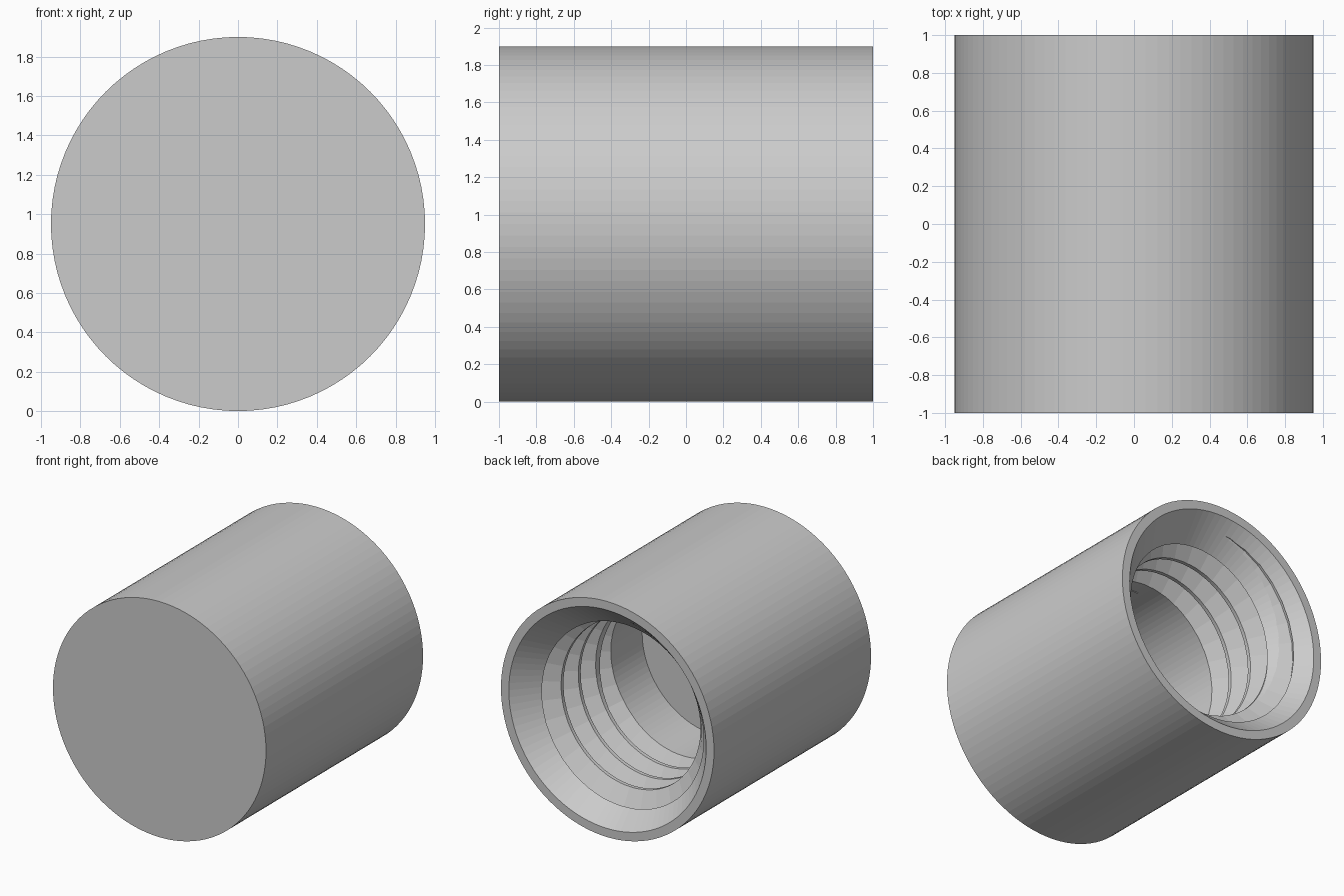
import bpy, bmesh, math

if "Cube" in bpy.data.objects:
    bpy.data.objects.remove(bpy.data.objects["Cube"])

ZC, R_OUT, R_RIM = 0.95, 0.95, 0.88      # axis height, outside, mouth radius
R_BORE, R_ROOT = 0.65, 0.80              # thread crest and groove root
CONE_DEPTH, FLOOR_DEPTH = 0.256, 1.37
SEG = 96

grey = bpy.data.materials.new("light_grey")
grey.diffuse_color = (0.6, 0.6, 0.6, 1)
grey.use_nodes = True
grey.node_tree.nodes["Principled BSDF"].inputs["Base Color"].default_value = grey.diffuse_color


def ring_point(r, turns, y):
    # angle starts at the top and runs towards -x
    a = turns * 2 * math.pi
    return (-r * math.sin(a), y, ZC + r * math.cos(a))


def skin(bm, rings, closed):
    # join neighbouring rings with quads and cap both ends
    for a, b in zip(rings, rings[1:]):
        n = len(a)
        for i in range(n):
            j = (i + 1) % n
            bm.faces.new((a[i], a[j], b[j], b[i]))
    if closed:
        bm.faces.new(rings[0])
        bm.faces.new(rings[-1])


def finish(bm, name):
    bmesh.ops.recalc_face_normals(bm, faces=bm.faces)
    mesh = bpy.data.meshes.new(name)
    bm.to_mesh(mesh)
    bm.free()
    mesh.materials.append(grey)
    obj = bpy.data.objects.new(name, mesh)
    bpy.context.collection.objects.link(obj)
    return obj


def lathe(name, profile):
    bm = bmesh.new()
    rings = [[bm.verts.new(ring_point(r, i / SEG, y)) for i in range(SEG)]
             for r, y in profile]
    skin(bm, rings, True)
    return finish(bm, name)


# Cup body: outer wall, chamfered mouth, blind bore
cup = [(R_OUT, -1), (R_OUT, 1), (R_RIM, 1),
       (R_BORE, 1 - CONE_DEPTH), (R_BORE, 1 - FLOOR_DEPTH)]
body = lathe("threaded_cup", cup)

# Helical cutter for the 60 degree thread groove, fading out at its end
T0, T1, PITCH, STEPS = -0.5, 4.0, 0.22, 32
bm = bmesh.new()
sections = []
for i in range(int((T1 - T0) * STEPS) + 1):
    t = T0 + i / STEPS
    k = max(0.05, min(1, (T1 - t) / 0.35))
    mid = -0.018 + 0.096 + PITCH * t            # depth of the groove's centre
    root = R_BORE + (R_ROOT - R_BORE) * k
    wide, flat = 0.096 * k, 0.010 * k
    section = [(0.60, -wide), (R_BORE, -wide), (root, -flat),
               (root, flat), (R_BORE, wide), (0.60, wide)]
    sections.append([bm.verts.new(ring_point(r, t, 1 - mid - d))
                     for r, d in section])
skin(bm, sections, True)
cutter = finish(bm, "groove_cutter")
cutter.hide_render = True

mod = body.modifiers.new("cut_groove", 'BOOLEAN')
mod.operation = 'DIFFERENCE'
mod.solver = 'EXACT'
mod.object = cutter

# Bake the cut and drop the helper
bpy.context.view_layer.update()
deps = bpy.context.evaluated_depsgraph_get()
baked = bpy.data.meshes.new_from_object(body.evaluated_get(deps))
body.modifiers.clear()
body.data = baked
bpy.data.objects.remove(cutter)
